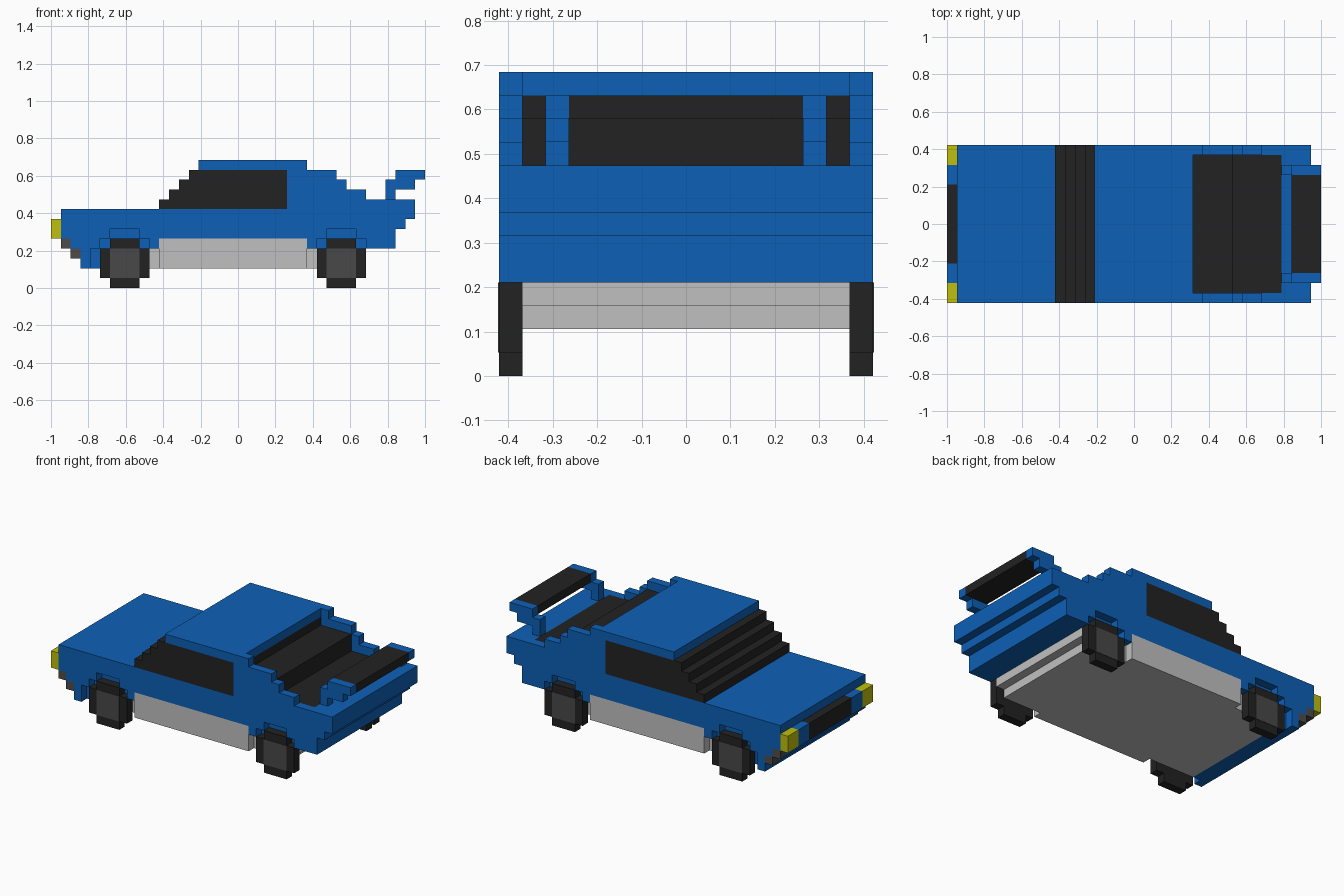
import bpy
import bmesh

cube = bpy.data.objects.get("Cube")
if cube:
    bpy.data.objects.remove(cube, do_unlink=True)

U = 2 / 38  # size of one block; x runs 0..38, y -8..8, z 0..13


def material(name, rgb):
    m = bpy.data.materials.new(name)
    m.use_nodes = True
    m.diffuse_color = (*rgb, 1)
    m.node_tree.nodes["Principled BSDF"].inputs["Base Color"].default_value = (*rgb, 1)
    return m


blue = material("blue_paint", (0.004, 0.117, 0.47))
black = material("black", (0.016, 0.016, 0.016))
silver = material("silver", (0.53, 0.53, 0.53))
yellow = material("yellow_light", (0.52, 0.52, 0.004))
grey = material("dark_grey", (0.065, 0.065, 0.065))
fog_grey = material("fog_light_grey", (0.08, 0.07, 0.065))


def prism(name, profile, y0, y1, mat):
    """Extrude an (x, z) block profile from y0 to y1."""
    bm = bmesh.new()
    verts = [bm.verts.new((x * U - 1, y0 * U, z * U)) for x, z in profile]
    face = bm.faces.new(verts)
    ext = bmesh.ops.extrude_face_region(bm, geom=[face])
    moved = [v for v in ext["geom"] if isinstance(v, bmesh.types.BMVert)]
    bmesh.ops.translate(bm, verts=moved, vec=(0, (y1 - y0) * U, 0))
    bmesh.ops.recalc_face_normals(bm, faces=bm.faces)
    mesh = bpy.data.meshes.new(name)
    bm.to_mesh(mesh)
    bm.free()
    mesh.materials.append(mat)
    ob = bpy.data.objects.new(name, mesh)
    bpy.context.collection.objects.link(ob)
    return ob


def box(name, x0, x1, z0, z1, y0, y1, mat):
    return prism(name, [(x0, z0), (x1, z0), (x1, z1), (x0, z1)], y0, y1, mat)


def pair(name, profile, y0, y1, mat):
    """The same prism on the left (+y) and right (-y) flanks."""
    prism(name + "_far", profile, y0, y1, mat)
    prism(name + "_near", profile, -y1, -y0, mat)


def rect(x0, x1, z0, z1):
    return [(x0, z0), (x1, z0), (x1, z1), (x0, z1)]


# Body core between the flanks
prism("body_core", [(1, 8), (1, 4), (2, 4), (2, 3), (3, 3), (3, 2), (5, 2), (5, 4),
                    (35, 4), (35, 6), (36, 6), (36, 7), (37, 7), (37, 9), (34, 9),
                    (34, 8)], -7, 7, blue)


# Flanks with stepped wheel arches, rear pillars and roof edge
def arch(x):
    return [(x, 4), (x, 5), (x + 1, 5), (x + 1, 6), (x + 4, 6), (x + 4, 5),
            (x + 5, 5), (x + 5, 4)]


flank = ([(1, 8), (1, 5), (2, 5), (2, 4), (3, 4), (3, 2), (4, 2), (4, 4)] + arch(5)
         + [(11, 4), (11, 5), (26, 5), (26, 4)] + arch(27)
         + [(35, 4), (35, 6), (36, 6), (36, 7), (37, 7), (37, 9), (32, 9), (32, 10),
            (30, 10), (30, 11), (29, 11), (29, 12), (26, 12), (26, 13), (15, 13),
            (15, 12), (24, 12), (24, 8)])
pair("flank", flank, 7, 8, blue)
box("roof", 15, 25, 12, 13, -7, 7, blue)

# Glass: stepped windscreen with side windows, and recessed rear window
prism("cabin_glass", [(11, 8), (24, 8), (24, 12), (14, 12), (14, 11), (13, 11),
                      (13, 10), (12, 10), (12, 9), (11, 9)], -8, 8, black)
prism("rear_window", [(24, 8), (34, 8), (34, 9), (29, 9), (29, 11), (25, 11),
                      (25, 12), (24, 12)], -7, 7, black)

# Chassis and sills
prism("chassis", [(5, 2), (31, 2), (31, 3), (32, 3), (32, 4), (5, 4)], -7, 7, silver)
pair("sill", rect(11, 26, 2, 5), 7, 8, silver)

# Front end
box("grille", 0, 1, 5, 7, -4, 4, black)
pair("bumper_block", rect(0, 1, 5, 7), 4, 6, blue)
pair("headlight", rect(0, 1, 5, 7), 6, 8, yellow)
pair("upper_fog_light", rect(1, 2, 4, 5), 7, 8, fog_grey)
pair("lower_fog_light", rect(2, 3, 3, 4), 7, 8, fog_grey)

# Wheels
for label, x in (("front", 5), ("rear", 27)):
    tyre = [(x, 1), (x + 1, 1), (x + 1, 0), (x + 4, 0), (x + 4, 1), (x + 5, 1),
            (x + 5, 4), (x + 4, 4), (x + 4, 5), (x + 1, 5), (x + 1, 4), (x, 4)]
    pair(label + "_tyre", tyre, 7, 8, black)
    pair(label + "_hub", rect(x + 1, x + 4, 1, 4), 7.95, 8.04, grey)

# Rear wing
box("wing_blade", 35, 38, 11, 12, -5, 5, black)
pair("wing_support", [(34, 9), (35, 9), (35, 10), (37, 10), (37, 11), (38, 11),
                      (38, 12), (35, 12), (35, 11), (34, 11)], 5, 6, blue)
